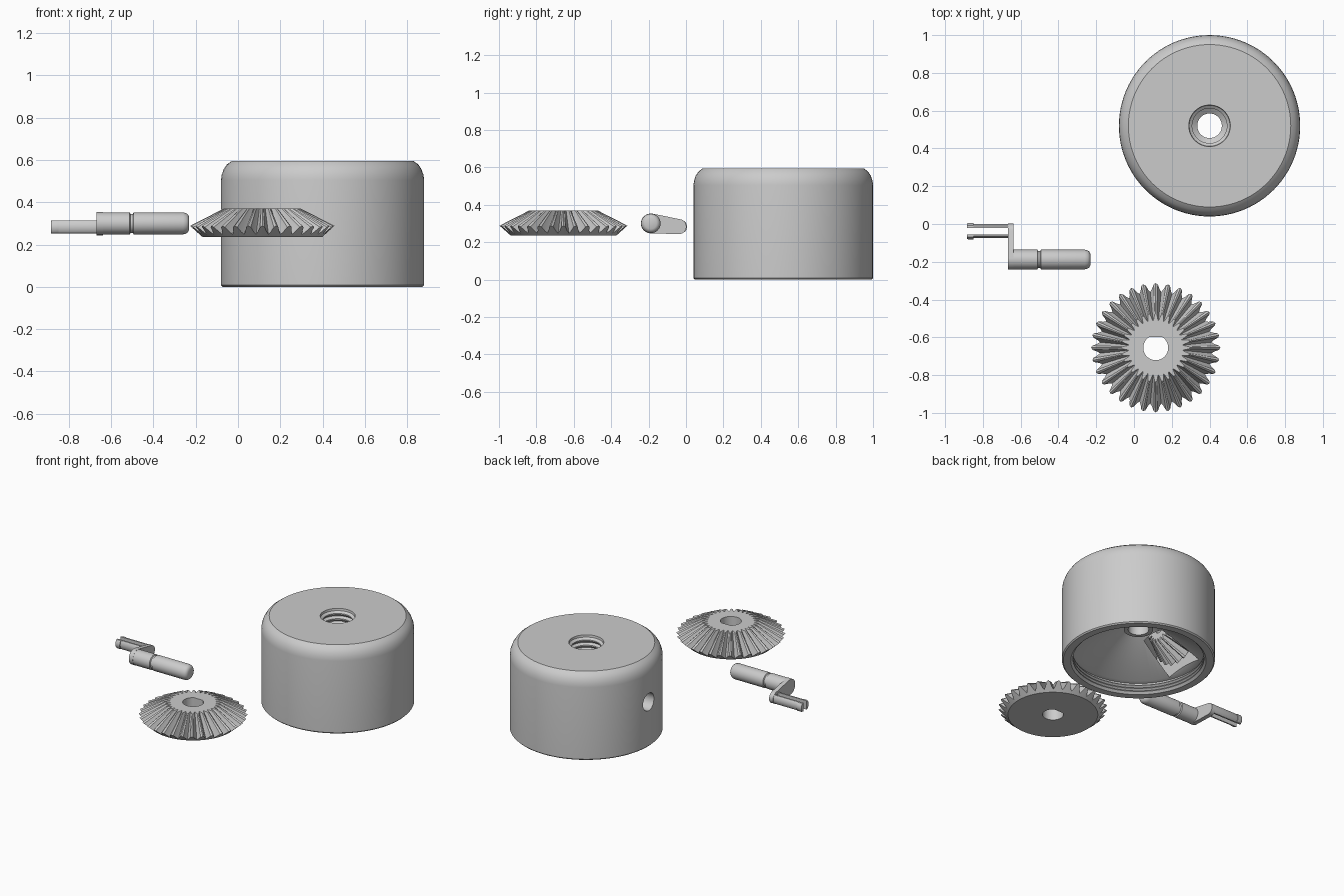
import bpy, bmesh, math
from mathutils import Vector

cube = bpy.data.objects.get("Cube")
if cube:
    bpy.data.objects.remove(cube, do_unlink=True)

grey = bpy.data.materials.new("plain grey")
grey.use_nodes = True
grey.diffuse_color = (0.6, 0.6, 0.6, 1)
grey.node_tree.nodes["Principled BSDF"].inputs["Base Color"].default_value = (0.6, 0.6, 0.6, 1)


def finish(name, bm, loc=(0, 0, 0), rot=(0, 0, 0)):
    bmesh.ops.recalc_face_normals(bm, faces=bm.faces[:])
    mesh = bpy.data.meshes.new(name)
    bm.to_mesh(mesh)
    bm.free()
    mesh.materials.append(grey)
    ob = bpy.data.objects.new(name, mesh)
    bpy.context.collection.objects.link(ob)
    ob.location, ob.rotation_euler = loc, rot
    return ob


def smooth(ob, degrees=30):
    bpy.ops.object.select_all(action='DESELECT')
    ob.select_set(True)
    bpy.context.view_layer.objects.active = ob
    bpy.ops.object.shade_smooth_by_angle(angle=math.radians(degrees))


def loft(name, rings, closed, loc, rot=(0, 0, 0)):
    """Skin rings of points; closed joins last to first, otherwise ends are capped."""
    bm = bmesh.new()
    vs = [[bm.verts.new(p) for p in ring] for ring in rings]
    n = len(vs[0])
    pairs = list(zip(vs, vs[1:]))
    if closed:
        pairs.append((vs[-1], vs[0]))
    else:
        bm.faces.new(vs[0])
        bm.faces.new(vs[-1])
    for a, b in pairs:
        for i in range(n):
            j = (i + 1) % n
            bm.faces.new((a[i], a[j], b[j], b[i]))
    return finish(name, bm, loc, rot)


def polar(r, a, z):
    return Vector((r * math.cos(a), r * math.sin(a), z))


def lathe(name, profile, closed, loc, rot=(0, 0, 0), n=96):
    rings = [[polar(r, math.tau * i / n, z) for i in range(n)] for r, z in profile]
    return loft(name, rings, closed, loc, rot)


def bevel_gear(name, teeth, back, outer, inner, bore, loc, rot=(0, 0, 0)):
    """outer and inner hold the (radius, height) of the tooth root and tip."""
    shape = (1, 0.85, 0.3, 0, 0.3, 0.85)
    n = teeth * len(shape)
    rings = [[] for _ in range(5)]
    for i in range(n):
        a, t = math.tau * i / n, shape[i % len(shape)]
        br = min(bore, 0.85 * bore / max(math.sin(a), 0.01))
        o = Vector(outer[0]).lerp(Vector(outer[1]), t)
        k = Vector(inner[0]).lerp(Vector(inner[1]), t)
        section = ((br, back[1]), back, o, k, (br, inner[0][1]))
        for ring, (r, z) in zip(rings, section):
            ring.append(polar(r, a, z))
    smooth(loft(name, rings, True, loc, rot), 25)


def hull(name, points):
    bm = bmesh.new()
    for p in points:
        bm.verts.new(p)
    bmesh.ops.convex_hull(bm, input=bm.verts[:])
    bmesh.ops.dissolve_limit(bm, angle_limit=0.01, verts=bm.verts[:], edges=bm.edges[:])
    ob = finish(name, bm)
    smooth(ob)


def cut(ob, cutter):
    cutter.hide_render = True
    mod = ob.modifiers.new("cut", 'BOOLEAN')
    mod.operation, mod.solver, mod.object = 'DIFFERENCE', 'EXACT', cutter
    bpy.ops.object.select_all(action='DESELECT')
    ob.select_set(True)
    bpy.context.view_layer.objects.active = ob
    bpy.ops.object.modifier_apply(modifier=mod.name)
    bpy.data.objects.remove(cutter, do_unlink=True)


# Housing: rounded shell, threaded top bore, conical ceiling, threaded lower rim
HX, HY, AXLE = 0.4, 0.52, 0.31
TO_LEFT = (0, -math.pi / 2, 0)
profile = [(0.425, 0), (0.472, 0), (0.48, 0.008), (0.48, 0.505), (0.477, 0.53),
           (0.468, 0.555), (0.453, 0.578), (0.43, 0.595), (0.11, 0.595)]
for k in range(4):
    z = 0.58 - 0.036 * k
    profile += [(0.108, z), (0.092, z - 0.012), (0.092, z - 0.02)]
profile += [(0.108, 0.43), (0.065, 0.40), (0.065, 0.225), (0.092, 0.225),
            (0.092, 0.26), (0.40, 0.085), (0.425, 0.08)]
for k in range(3):
    z = 0.07 - 0.022 * k
    profile += [(0.425, z), (0.411, z - 0.007), (0.411, z - 0.012)]
housing = lathe("housing", profile, True, (HX, HY, 0))

# Pocket for the pinion and side hole for the crank
cut(housing, lathe("pinion_pocket_cutter", [(0.12, 0.12), (0.268, 0.375)], False,
                   (HX, HY, AXLE), TO_LEFT, 64))
cut(housing, lathe("crank_hole_cutter", [(0.06, 0.3), (0.06, 0.6)], False,
                   (HX, HY, AXLE), TO_LEFT, 32))
smooth(housing)

# Pinion inside the pocket, and the loose drive gear
bevel_gear("pinion_gear", 20, (0.14, 0.365), ((0.165, 0.345), (0.21, 0.32)),
           ((0.075, 0.17), (0.11, 0.17)), 0.042, (HX, HY, AXLE), TO_LEFT)
bevel_gear("drive_gear", 32, (0.282, 0.235), ((0.297, 0.248), (0.342, 0.288)),
           ((0.143, 0.37), (0.182, 0.37)), 0.066, (0.115, -0.655, 0))

# Crank grip: collar, narrow groove and round-ended knob along x
grip = [(0.052, -0.66), (0.052, -0.512), (0.045, -0.508), (0.045, -0.497), (0.052, -0.493),
        (0.052, -0.26), (0.048, -0.245), (0.041, -0.236), (0.03, -0.231)]
smooth(lathe("crank_grip", grip, False, (0, -0.188, 0.3), (0, math.pi / 2, 0), 40))

# Crank arm: tapered plate with rounded ends
SY, SZ = -0.038, 0.283
arm = []
for x in (-0.668, -0.638):
    for cy, cz, r in ((-0.188, 0.3, 0.053), (SY, SZ, 0.04)):
        for i in range(40):
            a = math.tau * i / 40
            arm.append((x, cy + r * math.cos(a), cz + r * math.sin(a)))
hull("crank_arm", arm)

# Split snap shaft: two flat-sided prongs with barbed tips
for side, label in ((1, "back"), (-1, "front")):
    for part, x0, x1, r in (("prong", -0.87, -0.66, 0.037), ("barb", -0.885, -0.85, 0.043)):
        points = []
        for x, s in ((x0, 0.93), (x0 + 0.006, 1), (x1, 1)):
            points += [(x, SY + side * 0.017, SZ + z) for z in (-0.03, 0.03)]
            for i in range(9):
                a = math.radians(-45 + 90 * i / 8)
                points.append((x, SY + side * r * s * math.cos(a),
                               SZ + 0.042 * s * math.sin(a)))
        hull(label + "_shaft_" + part, points)
